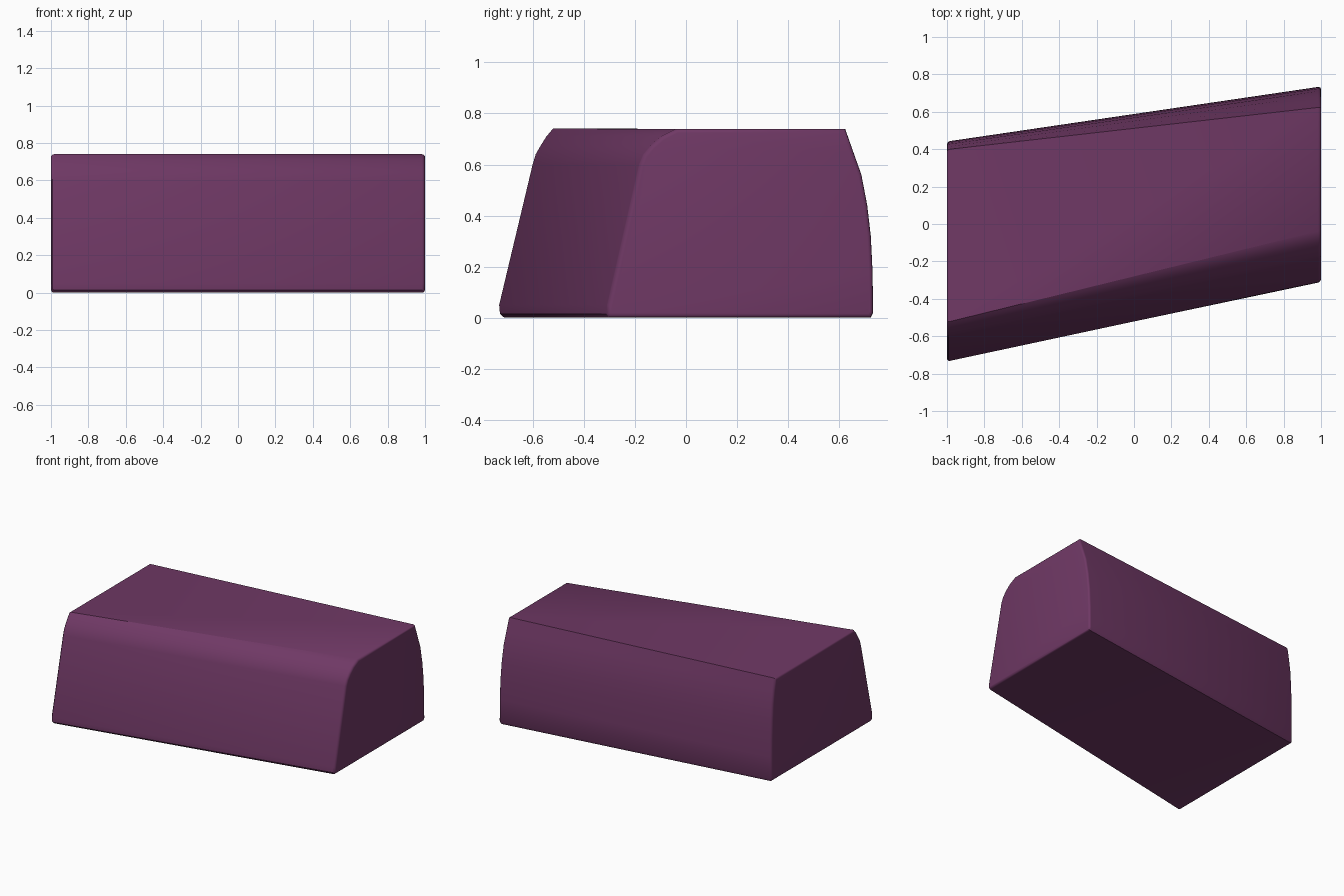
import bpy, bmesh, math

if "Cube" in bpy.data.objects:
    bpy.data.objects.remove(bpy.data.objects["Cube"])

# Cross-section: (y at left end, y at right end, z), anticlockwise
profile = [
    (-0.715, -0.300, 0.00), (-0.732, -0.310, 0.015), (-0.735, -0.307, 0.05),
    (-0.604, -0.182, 0.60), (-0.592, -0.165, 0.64), (-0.572, -0.135, 0.675),
    (-0.550, -0.095, 0.71), (-0.525, -0.035, 0.74),
    (0.398, 0.625, 0.74), (0.413, 0.657, 0.65), (0.426, 0.689, 0.56),
    (0.434, 0.712, 0.44), (0.439, 0.726, 0.32), (0.441, 0.733, 0.18),
    (0.441, 0.735, 0.02), (0.432, 0.725, 0.00),
]

# Loft the slanted block between its two ends
bm = bmesh.new()
left = [bm.verts.new((-1, a, z)) for a, b, z in profile]
right = [bm.verts.new((1, b, z)) for a, b, z in profile]
n = len(profile)
for i in range(n):
    j = (i + 1) % n
    bm.faces.new((left[i], left[j], right[j], right[i]))
caps = [bm.faces.new(left), bm.faces.new(right)]
bmesh.ops.recalc_face_normals(bm, faces=bm.faces)

# Softened rims around both end faces
rims = list({e for f in caps for e in f.edges})
bmesh.ops.bevel(bm, geom=rims, offset=0.016, segments=3, profile=0.5,
                affect='EDGES', clamp_overlap=True)
bmesh.ops.recalc_face_normals(bm, faces=bm.faces)

mesh = bpy.data.meshes.new("slanted_block")
bm.to_mesh(mesh)
bm.free()
block = bpy.data.objects.new("slanted_block", mesh)
bpy.context.collection.objects.link(block)

# Plum material
mat = bpy.data.materials.new("plum")
mat.diffuse_color = (0.16, 0.04, 0.13, 1)
mat.use_nodes = True
mat.node_tree.nodes["Principled BSDF"].inputs["Base Color"].default_value = mat.diffuse_color
mesh.materials.append(mat)

bpy.context.view_layer.objects.active = block
block.select_set(True)
bpy.ops.object.shade_smooth_by_angle(angle=math.radians(35))
